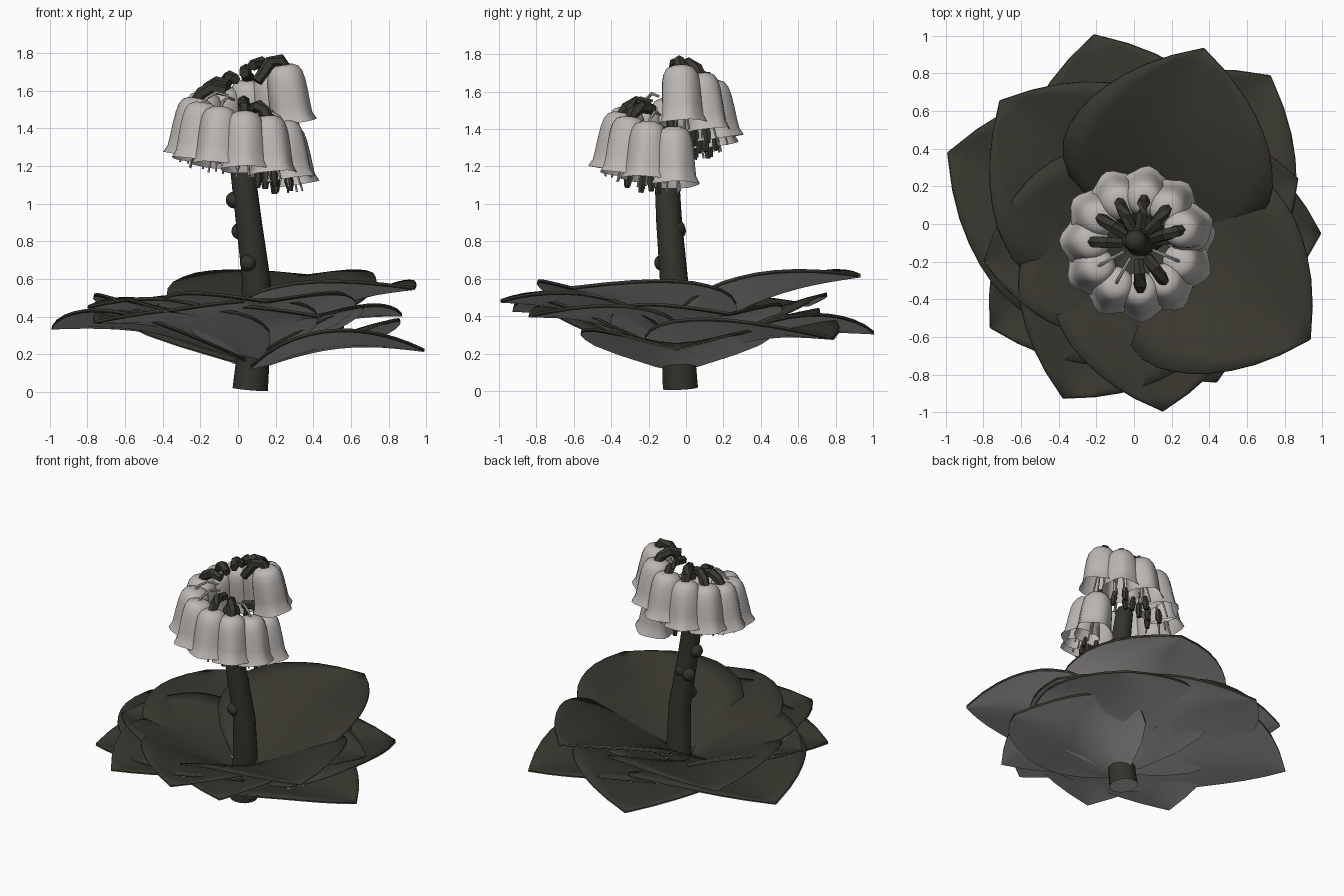
import bpy, bmesh, math
from mathutils import Vector, Matrix

if "Cube" in bpy.data.objects:
    bpy.data.objects.remove(bpy.data.objects["Cube"])


def material(name, col):
    m = bpy.data.materials.new(name)
    m.diffuse_color = (*col, 1)
    m.use_nodes = True
    m.node_tree.nodes["Principled BSDF"].inputs["Base Color"].default_value = m.diffuse_color
    return m


DARK = material("dark_olive", (0.040, 0.038, 0.028))
STEM = material("stem_dark", (0.034, 0.034, 0.025))
PALE = material("pale_grey", (0.50, 0.475, 0.455))


def finish(bm, name, mats, angle=40):
    me = bpy.data.meshes.new(name)
    bm.to_mesh(me)
    bm.free()
    ob = bpy.data.objects.new(name, me)
    bpy.context.collection.objects.link(ob)
    for m in mats:
        me.materials.append(m)
    bpy.ops.object.select_all(action='DESELECT')
    ob.select_set(True)
    bpy.context.view_layer.objects.active = ob
    bpy.ops.object.shade_smooth_by_angle(angle=math.radians(angle))
    return ob


def tube(name, pts, radii, sides, mat, bottom=None, angle=40):
    """Round tube along a list of points, capped at both ends."""
    pts = [Vector(p) for p in pts]
    bm = bmesh.new()
    rings = []
    for i, p in enumerate(pts):
        d = (pts[min(i + 1, len(pts) - 1)] - pts[max(i - 1, 0)]).normalized()
        ref = Vector((0, 1, 0)) if abs(d.y) < 0.9 else Vector((1, 0, 0))
        u = d.cross(ref).normalized()
        v = d.cross(u)
        rings.append([bm.verts.new(p + radii[i] * (u * math.cos(a) + v * math.sin(a)))
                      for a in (2 * math.pi * k / sides for k in range(sides))])
    for a, b in zip(rings, rings[1:]):
        for k in range(sides):
            j = (k + 1) % sides
            bm.faces.new((a[k], a[j], b[j], b[k]))
    base = bm.faces.new(rings[0])
    bm.faces.new(rings[-1])
    bmesh.ops.recalc_face_normals(bm, faces=bm.faces)
    if bottom:
        base.material_index = 1
        base.normal_flip()
    return finish(bm, name, [mat] + ([bottom] if bottom else []), angle)


def lerp(table, t):
    for (a, x), (b, y) in zip(table, table[1:]):
        if t <= b:
            return x + (y - x) * (t - a) / (b - a)
    return table[-1][1]


# Leaning stem with a pale cut end
tube("stem",
     [(0.065, -0.03, 0.014), (0.09, -0.045, 0.3), (0.097, -0.065, 0.6),
      (0.058, -0.09, 0.9), (0.022, -0.105, 1.2), (0.01, -0.09, 1.36)],
     [0.094, 0.084, 0.075, 0.069, 0.065, 0.058], 16, STEM, PALE)


# Buds on the stem and its rounded tip
def bud(name, pos, r):
    bm = bmesh.new()
    bmesh.ops.create_uvsphere(bm, u_segments=12, v_segments=8, radius=r,
                              matrix=Matrix.Translation(pos))
    finish(bm, name, [STEM])


for k, p in enumerate([(0.055, -0.125, 0.685), (0.01, -0.045, 0.855),
                       (-0.02, -0.09, 1.02), (0.07, -0.05, 0.87)]):
    bud(f"stem_bud_{k}", p, 0.045)
bud("stem_tip", (0.01, -0.09, 1.37), 0.06)

# Broad rosette leaves: direction in degrees, length, tip height
ROOT = Vector((0.07, -0.05, 0))
LEAVES = [(0, 0.92, 0.23), (52, 1.06, 0.29), (105, 1.09, 0.32), (158, 1.14, 0.35),
          (211, 0.97, 0.38), (243, 0.98, 0.44), (295, 0.87, 0.41), (275, 0.945, 0.49),
          (327, 1.03, 0.56), (20, 0.85, 0.42), (138, 1.05, 0.47), (190, 0.88, 0.46),
          (73, 1.025, 0.625)]
WIDTH = [(0, 0.12), (0.08, 0.34), (0.18, 0.51), (0.3, 0.575), (0.44, 0.565),
         (0.62, 0.48), (0.8, 0.32), (0.92, 0.15), (1, 0.004)]


def leaf_sheet(deg, length, tip, drop=0.0, grow=1.0):
    a = math.radians(deg)
    along, side = Vector((math.cos(a), math.sin(a), 0)), Vector((-math.sin(a), math.cos(a), 0))
    zb = 0.125 + 0.35 * (tip - 0.23) - drop
    bm = bmesh.new()
    rows = []
    for i in range(13):
        t = i / 12
        w = lerp(WIDTH, t) * length / 1.03 * grow
        row = []
        for j in range(9):
            s = j / 4 - 1
            z = zb + (tip - drop - zb) * t + 0.07 * math.sin(math.pi * t)
            z += 0.12 * abs(s) ** 1.5 * w / 0.55 * (1 - 0.15 * abs(s) ** 6)
            row.append(bm.verts.new(ROOT + along * t * length * grow + side * s * w
                                    + Vector((0, 0, z))))
        rows.append(row)
    for r, q in zip(rows, rows[1:]):
        for j in range(8):
            bm.faces.new((r[j], q[j], q[j + 1], r[j + 1]))
    return bm


for k, spec in enumerate(LEAVES):
    # dark upper layer with thickness, pale lining just below it
    ob = finish(leaf_sheet(*spec), f"leaf_{k}", [DARK])
    so = ob.modifiers.new("thickness", 'SOLIDIFY')
    so.thickness = 0.013
    so.offset = -1
    finish(leaf_sheet(*spec, 0.018, 1.004), f"leaf_lining_{k}", [PALE])

# Bell flowers on a descending spiral
HUB = Vector((0.02, -0.105, 0))
PROFILE = [(0.045, 0.0), (0.075, -0.014), (0.093, -0.045), (0.102, -0.09), (0.107, -0.16),
           (0.109, -0.22), (0.112, -0.27), (0.129, -0.31)]
COUNT, SEG = 12, 20


def bell(name, mat4):
    bm = bmesh.new()
    rings = []
    for r, z in PROFILE:
        lobes = 0.06 * (-z / 0.31)
        rings.append([bm.verts.new(mat4 @ Vector((rr * math.cos(a), rr * math.sin(a), z)))
                      for a, rr in ((2 * math.pi * k / SEG,
                                     r * (1 + lobes * math.cos(5 * 2 * math.pi * k / SEG)))
                                    for k in range(SEG))])
    bm.faces.new(rings[0])
    for a, b in zip(rings, rings[1:]):
        for k in range(SEG):
            j = (k + 1) % SEG
            bm.faces.new((a[k], b[k], b[j], a[j]))
    bmesh.ops.recalc_face_normals(bm, faces=bm.faces)
    finish(bm, name, [PALE], 50)


for i in range(COUNT):
    f = i / (COUNT - 1)
    ang = math.radians(18 + 351 * f)
    out = Vector((math.cos(ang), math.sin(ang), 0))
    top = 1.738 - 0.33 * f - 0.05 * math.sin(math.pi * f) * (1 - f)
    place = (Matrix.Translation(HUB + out * 0.235 + Vector((0, 0, top)))
             @ Matrix.Rotation(ang, 4, 'Z') @ Matrix.Rotation(math.radians(-9), 4, 'Y'))
    bell(f"bell_{i}", place)

    # stalk arching into the bell
    thin = i in (6, 7, 10)
    inner, mid = (-0.09, 0.015) if i == 0 else (0.04, 0.055)
    arch = [HUB + out * r + Vector((0, 0, top + dz))
            for r, dz in ((0.085, inner), (0.16, mid), (0.215, 0.025), (0.25, -0.02))]
    rad = 0.009 if thin else 0.034
    tube(f"stalk_{i}", arch, [rad * 0.85, rad, rad, rad * 0.8], 6,
         PALE if thin else DARK, angle=25)

    # stamens below the hem, dark tips hang towards the stem
    for k in range(3):
        b = 2 * math.pi * k / 3 + 0.5
        x, y = 0.045 * math.cos(b), 0.045 * math.sin(b)
        tube(f"filament_{i}_{k}", [place @ Vector((x * 0.3, y * 0.3, -0.1)),
                                   place @ Vector((x, y, -0.35))],
             [0.006, 0.006], 5, PALE)
        if i in (1, 2, 3, 9, 10):
            x -= 0.06
            tube(f"anther_{i}_{k}", [place @ Vector((x, y, -0.27)),
                                     place @ Vector((x * 1.1, y * 1.1, -0.32)),
                                     place @ Vector((x * 1.2, y * 1.2, -0.37))],
                 [0.015, 0.024, 0.015], 6, DARK)
